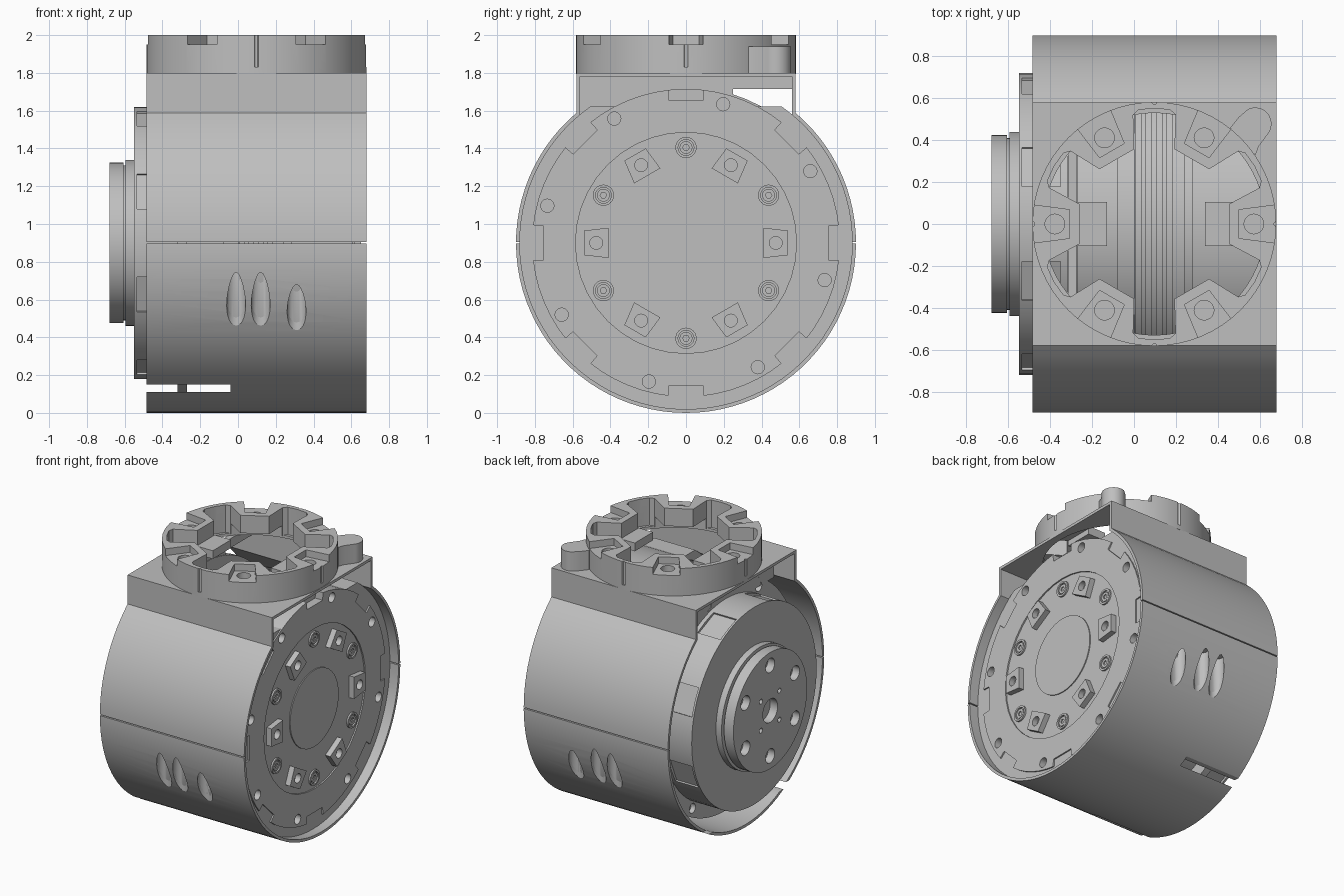
import bpy, bmesh
from math import sin, cos, radians, degrees, asin, sqrt

old = bpy.data.objects.get("Cube")
if old:
    bpy.data.objects.remove(old, do_unlink=True)

GREY = (0.52, 0.52, 0.52, 1)
metal = bpy.data.materials.new("machined grey")
metal.use_nodes = True
metal.diffuse_color = GREY
bsdf = next(n for n in metal.node_tree.nodes if n.type == 'BSDF_PRINCIPLED')
bsdf.inputs["Base Color"].default_value = GREY

MID = (0, 0.9)        # drive axis in (y, z)
TOP = (0.097, 0)      # collar axis in (x, y)


# ---------- helpers ----------
def arc(r, c=MID, a0=0, a1=360, n=64):
    full = a1 - a0 == 360
    steps = n if full else n + 1
    return [(c[0] + r * cos(radians(a0 + (a1 - a0) * i / n)),
             c[1] + r * sin(radians(a0 + (a1 - a0) * i / n))) for i in range(steps)]


def spin(pts, ang, c=MID):
    """Turn (radial, tangential) points to an angle around a centre."""
    s, k = sin(radians(ang)), cos(radians(ang))
    return [(c[0] + r * k - t * s, c[1] + r * s + t * k) for r, t in pts]


def taper(r0, r1, w0, w1):
    return [(r0, -w0), (r1, -w1), (r1, w1), (r0, w0)]


def hole_at(r, ang, size, c=MID, n=20):
    return arc(size, spin([(r, 0)], ang, c)[0], n=n)


def prism(name, pts, lo, hi, axis='x'):
    bm = bmesh.new()
    place = (lambda p, d: (d, *p)) if axis == 'x' else (lambda p, d: (*p, d))
    a = [bm.verts.new(place(p, lo)) for p in pts]
    b = [bm.verts.new(place(p, hi)) for p in pts]
    bm.faces.new(a)
    bm.faces.new(b)
    for i in range(len(pts)):
        j = (i + 1) % len(pts)
        bm.faces.new((a[i], a[j], b[j], b[i]))
    bmesh.ops.recalc_face_normals(bm, faces=bm.faces)
    me = bpy.data.meshes.new(name)
    bm.to_mesh(me)
    bm.free()
    me.materials.append(metal)
    ob = bpy.data.objects.new(name, me)
    bpy.context.collection.objects.link(ob)
    return ob


def cut(ob, *cutters, keep=False):
    for c in cutters:
        c.hide_render = True
        mod = ob.modifiers.new("cut", 'BOOLEAN')
        mod.operation, mod.solver, mod.object = 'DIFFERENCE', 'EXACT', c
        bpy.context.view_layer.objects.active = ob
        bpy.context.view_layer.update()
        bpy.ops.object.modifier_apply(modifier=mod.name)
        if not keep:
            bpy.data.objects.remove(c, do_unlink=True)


def box(x0, x1, y0, y1, z0, z1):
    return prism("cutter", [(y0, z0), (y1, z0), (y1, z1), (y0, z1)], x0, x1)


def housing_outline(inset):
    """Round body with a square-shouldered top."""
    r, w, top = 0.9 - inset, 0.58 - inset, 1.8 - inset
    a = degrees(asin(sqrt(r * r - w * w) / r))
    return arc(r, a0=180 - a, a1=360 + a, n=72) + [(w, top), (-w, top)]


# ---------- outer shell, motor seat and wall backing, drilled with upright scoops ----------
shell = prism("outer_shell", housing_outline(0), -0.485, 0.68)
cut(shell, prism("inner", housing_outline(0.02), -1, 1))
seat = prism("motor_seat", arc(0.882, a0=125, a1=415), 0.28, 0.61)
for side, a0 in ((-1, 186), (1, 324)):
    band = arc(0.882, a0=a0, a1=a0 + 30, n=12) + arc(0.775, a0=a0 + 30, a1=a0, n=12)
    backing = prism("scoop_backing", band, -0.08, 0.38)
    for x, y in ((-0.01, 0.836), (0.12, 0.836), (0.31, 0.822)):
        scoop = prism("scoop", arc(0.05, (x, side * y), n=24), 0.4, 0.76, 'z')
        for ob in (shell, seat, backing):
            cut(ob, scoop, keep=True)
        bpy.data.objects.remove(scoop, do_unlink=True)
cut(shell, prism("opening", arc(0.53, TOP), 1.7, 1.9, 'z'),
    box(-1, 1, -1, 1, 0.896, 0.904),
    box(-1, -0.04, -1, 1, 0.11, 0.15))

# ---------- central core with thin round ribs ----------
prism("core_disc", arc(0.79), 0.0, 0.24)
for k in range(4):
    x = 0.005 + 0.05 * k
    prism("core_rib", arc(0.815), x, x + 0.03)

# ---------- motor face on the open end ----------
motor = prism("motor_disc", arc(0.815), 0.28, 0.62)
cut(motor, prism("recess", arc(0.585, n=40), 0.605, 1))
prism("centre_cap", arc(0.28, n=40), 0.59, 0.617)
for k in range(8):
    hole = prism("hole", hole_at(0.76, 30 + 45 * k, 0.035), 0.5, 1)
    cut(seat, hole, keep=True)
    cut(motor, hole)
    cut(motor, prism("notch", spin(taper(0.755, 0.9, 0.09, 0.1), 45 * k), 0.56, 1))
for k in range(6):
    pad = prism("face_pad", spin(taper(0.41, 0.54, 0.08, 0.065), 60 * k), 0.59, 0.65)
    cut(pad, prism("hole", hole_at(0.475, 60 * k, 0.034), 0.61, 1))
    screw = prism("face_screw", hole_at(0.505, 30 + 60 * k, 0.056, n=24), 0.59, 0.622)
    cut(screw, prism("ring", hole_at(0.505, 30 + 60 * k, 0.042), 0.606, 1))
    head = prism("screw_head", hole_at(0.505, 30 + 60 * k, 0.034), 0.59, 0.618)
    cut(head, prism("socket", hole_at(0.505, 30 + 60 * k, 0.017, n=6), 0.6, 1))

# ---------- rear plate with its upper panel, output flange and shaft ----------
plate = prism("rear_plate", arc(0.825), -0.32, -0.27)
for k in range(8):
    cut(plate, prism("hole", hole_at(0.765, 30 + 45 * k, 0.035), -0.4, -0.285))
prism("rear_panel", [(-0.562, 1.56), (0.25, 1.56), (0.25, 1.715), (0.562, 1.715),
                     (0.562, 1.782), (-0.562, 1.782)], -0.315, -0.275)
prism("drive_core", arc(0.72), -0.28, 0.3)
prism("bearing_ring", arc(0.75), -0.08, 0.01)
flange = prism("output_flange", arc(0.72), -0.55, -0.31)
for k in range(8):
    cut(flange, prism("notch", spin(taper(0.7, 0.8, 0.1, 0.1), 22.5 + 45 * k), -0.535, -0.35))
prism("shaft_collar", arc(0.44), -0.595, -0.54)
prism("shaft_neck", arc(0.41), -0.61, -0.59)
shaft = prism("output_shaft", arc(0.425), -0.68, -0.605)
cut(shaft, prism("bore", arc(0.085, n=28), -1, -0.62))
for k in range(6):
    cut(shaft, prism("hole", hole_at(0.33, 30 + 60 * k, 0.052), -1, -0.625))
for k in range(4):
    cut(shaft, prism("pin_hole", hole_at(0.15, 45 + 90 * k, 0.018, n=12), -1, -0.64))

# ---------- top collar with six tabs over a hollow ring ----------
collar = prism("top_collar", arc(0.582, TOP), 1.795, 2.0, 'z')
clover = []
for k in range(6):
    for r, da in ((0.37, -15), (0.53, -11), (0.55, -8), (0.552, 0),
                  (0.55, 8), (0.53, 11), (0.37, 15)):
        clover += spin([(r, 0)], 30 + 60 * k + da, TOP)
cut(collar, prism("undercut", arc(0.525, TOP, n=60), 1.7, 1.87, 'z'),
    prism("void", clover, 1.7, 2.1, 'z'))
for k in range(6):
    pocket = spin(taper(0.405, 0.65, 0.068, 0.1), 60 * k, TOP)
    cut(collar, prism("pocket", pocket, 1.95, 2.1, 'z'),
        prism("hole", hole_at(0.475, 60 * k, 0.047, TOP), 1.89, 2.1, 'z'))
for k in range(4):
    cut(collar, prism("groove", hole_at(0.582, 90 * k, 0.011, TOP, 12), 1.83, 2.1, 'z'))
for x0, x1 in ((-0.29, -0.13), (0.34, 0.48)):
    block = [(x0, -0.105), (x1, -0.105), (x1, 0.105), (x0, 0.105)]
    prism("tab_step", block, 1.83, 1.89, 'z')

# ---------- cable ear beside the collar ----------
ear = arc(0.078, (0.578, 0.478), a0=-35, a1=115, n=20)
prism("collar_ear", ear + [(0.5, 0.51), (0.46, 0.46), (0.5, 0.37), (0.58, 0.33), (0.595, 0.37)],
      1.79, 1.94, 'z')

# ---------- smooth round walls, keep machined edges ----------
bpy.ops.object.select_all(action='DESELECT')
for ob in bpy.context.collection.objects:
    if ob.type == 'MESH':
        ob.select_set(True)
        bpy.context.view_layer.objects.active = ob
bpy.ops.object.shade_smooth_by_angle(angle=radians(30))
